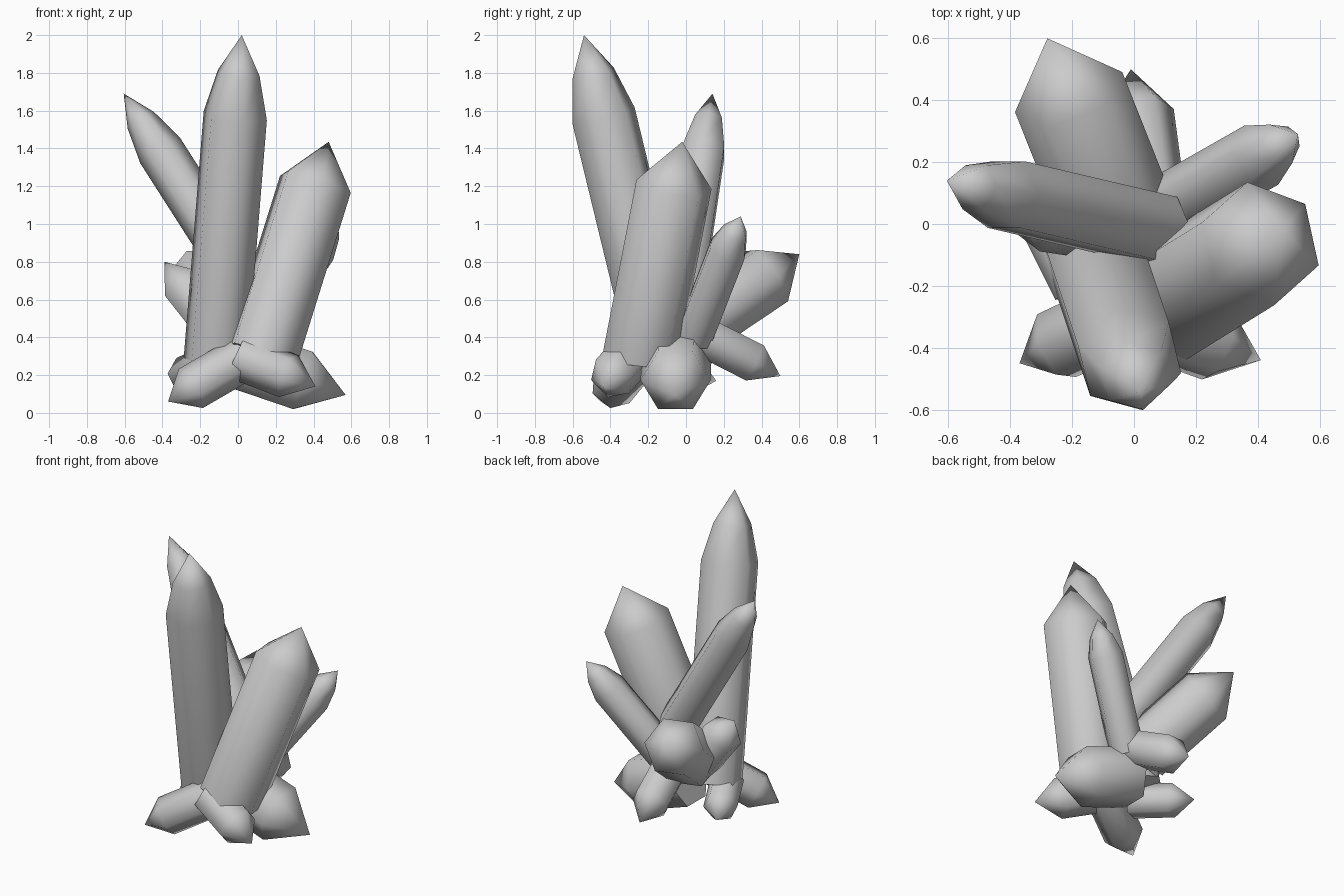
import bpy, bmesh, math
from mathutils import Vector

if "Cube" in bpy.data.objects:
    bpy.data.objects.remove(bpy.data.objects["Cube"])


def crystal(name, base, tip, r, point, ref, stepped):
    """Six-sided prism from base to tip; ref is the direction of one prism edge."""
    base, tip = Vector(base), Vector(tip)
    axis = (tip - base).normalized()
    u = Vector(ref)
    u = (u - axis * u.dot(axis)).normalized()
    v = axis.cross(u)
    length = (tip - base).length
    # (distance along axis, radius) of each ring
    rings = [(0, r), (length - point, r)]
    if stepped:
        rings.append((length - point * 0.47, r * 0.66))
    bm = bmesh.new()
    loops = []
    for d, rad in rings:
        loops.append([bm.verts.new(base + axis * d
                      + (u * math.cos(k * math.pi / 3) + v * math.sin(k * math.pi / 3)) * rad)
                      for k in range(6)])
    top = bm.verts.new(tip)
    bm.faces.new(loops[0][::-1])
    for a, b in zip(loops, loops[1:]):
        for k in range(6):
            j = (k + 1) % 6
            bm.faces.new((a[k], a[j], b[j], b[k]))
    for k in range(6):
        bm.faces.new((loops[-1][k], loops[-1][(k + 1) % 6], top))
    for f in bm.faces:
        f.smooth = len(f.verts) < 6
    me = bpy.data.meshes.new(name)
    bm.to_mesh(me)
    bm.free()
    ob = bpy.data.objects.new(name, me)
    bpy.context.collection.objects.link(ob)


# name, base centre, tip, radius, point length, edge direction, two-step point
crystals = [
    # tall shards
    ("tall_crystal", (-.12, -.12, .27), (.02, -.54, 2.0), .175, .44, (.956, -.292, 0), True),
    ("wide_crystal", (.125, -.24, .30), (.48, -.02, 1.435), .205, .24, (.956, -.292, 0), False),
    ("left_crystal", (.08, -.02, .62), (-.605, .14, 1.69), .125, .36, (.84, 0, .54), True),
    ("right_back_crystal", (.09, .04, .40), (.53, .29, 1.04), .11, .22, (-.5, .86, 0), True),
    # mid-height stubs
    ("back_crystal", (-.05, .02, .45), (-.28, .6, .84), .185, .22, (.95, .3, 0), False),
    ("left_stub", (-.06, .0, .38), (-.39, .05, .80), .125, .15, (0, 1, 0), False),
    # low shards around the foot
    ("right_low_crystal", (.01, -.05, .285), (.57, -.06, .095), .185, .24, (0, 1, 0), False),
    ("back_low_crystal", (.05, .06, .42), (-.01, .5, .195), .12, .16, (1, 0, 0), False),
    ("front_left_low_crystal", (.01, -.27, .28), (-.37, -.45, .06), .122, .15, (-.16, 0, .19), False),
    ("front_right_low_crystal", (.02, -.30, .29), (.41, -.44, .14), .125, .16, (0, 1, .3), False),
    ("left_low_crystal", (-.16, -.20, .25), (-.34, .16, .17), .105, .14, (1, 0, 0), False),
]
for c in crystals:
    crystal(*c)
